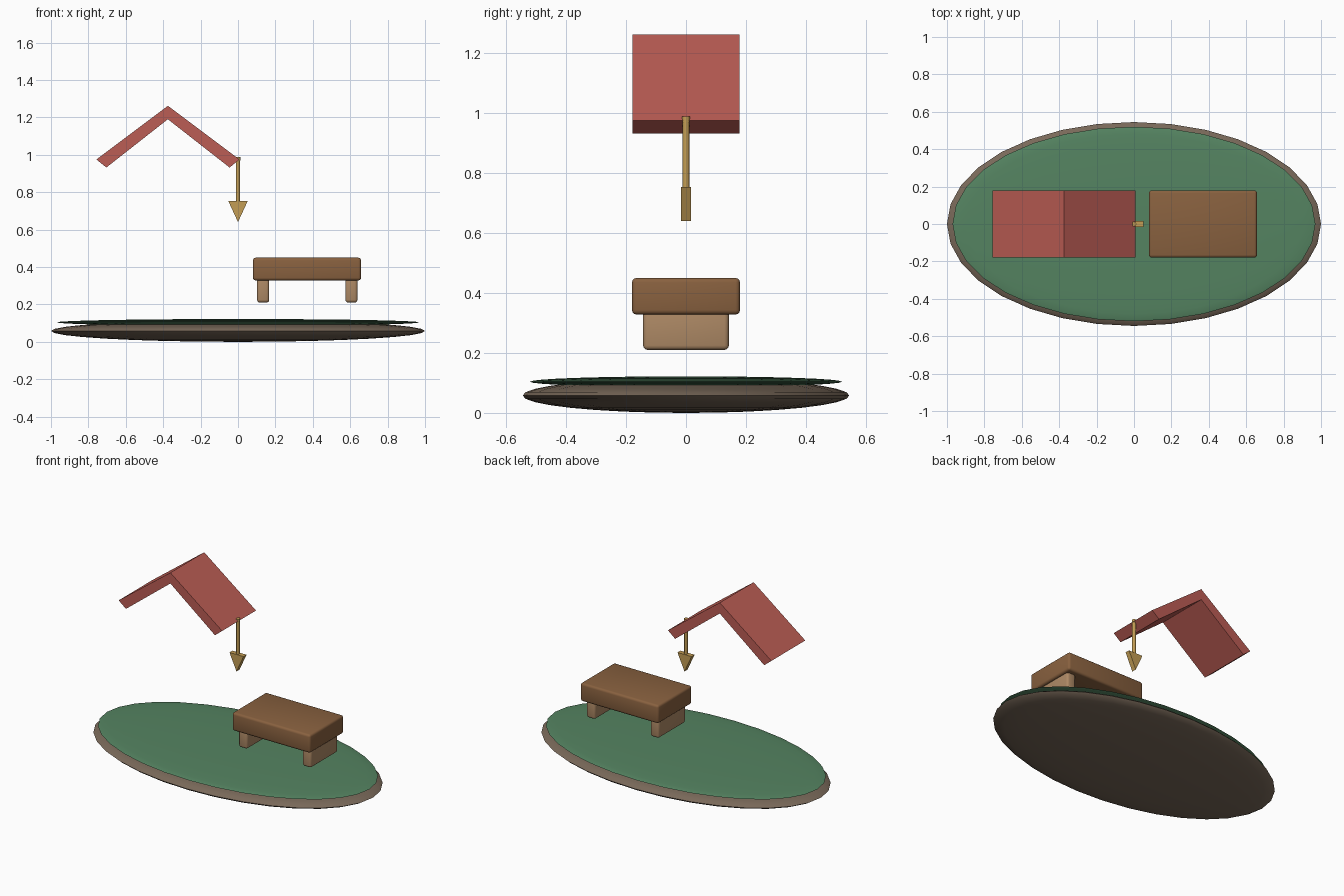
import bpy, bmesh
from mathutils import Matrix

if "Cube" in bpy.data.objects:
    bpy.data.objects.remove(bpy.data.objects["Cube"])


def material(name, rgb):
    m = bpy.data.materials.new(name)
    m.diffuse_color = (*rgb, 1)
    m.use_nodes = True
    m.node_tree.nodes["Principled BSDF"].inputs["Base Color"].default_value = m.diffuse_color
    return m


SOIL = material("soil", (0.19, 0.14, 0.10))
GRASS = material("grass", (0.09, 0.23, 0.12))
WOOD = material("wood", (0.25, 0.12, 0.05))
PALE = material("pale_wood", (0.42, 0.25, 0.13))
ROOF = material("roof_red", (0.50, 0.11, 0.09))
GOLD = material("gold", (0.55, 0.34, 0.09))


def finish(name, bm, mat, angle=None):
    bmesh.ops.recalc_face_normals(bm, faces=bm.faces)
    me = bpy.data.meshes.new(name)
    bm.to_mesh(me)
    bm.free()
    ob = bpy.data.objects.new(name, me)
    bpy.context.collection.objects.link(ob)
    me.materials.append(mat)
    if angle:
        bpy.ops.object.select_all(action='DESELECT')
        ob.select_set(True)
        bpy.context.view_layer.objects.active = ob
        bpy.ops.object.shade_smooth_by_angle(angle=angle)
    return ob


def flat_ellipsoid(name, radii, z, mat):
    bm = bmesh.new()
    bmesh.ops.create_uvsphere(
        bm, u_segments=32, v_segments=16, radius=1,
        matrix=Matrix.Translation((0, 0, z)) @ Matrix.Diagonal((*radii, 1)))
    finish(name, bm, mat, 0.6)


def soft_box(name, lo, hi, mat, bevel=0.015):
    bm = bmesh.new()
    bmesh.ops.create_cube(bm, size=1)
    for v in bm.verts:
        v.co = [lo[i] if v.co[i] < 0 else hi[i] for i in range(3)]
    bmesh.ops.bevel(bm, geom=bm.edges[:], offset=bevel, segments=3,
                    profile=0.5, affect='EDGES')
    finish(name, bm, mat, 0.6)


def prism(name, profile, half_depth, mat):
    bm = bmesh.new()
    face = bm.faces.new([bm.verts.new((x, -half_depth, z)) for x, z in profile])
    out = bmesh.ops.extrude_face_region(bm, geom=[face])
    for v in out["geom"]:
        if isinstance(v, bmesh.types.BMVert):
            v.co.y = half_depth
    finish(name, bm, mat)


def rod(name, radius, z0, z1, mat):
    bm = bmesh.new()
    bmesh.ops.create_cone(bm, cap_ends=True, segments=12, radius1=radius,
                          radius2=radius, depth=z1 - z0,
                          matrix=Matrix.Translation((0, 0, (z0 + z1) / 2)))
    finish(name, bm, mat, 0.6)


# Ground island: soil lens with a thin grass lens on top
flat_ellipsoid("soil_base", (1.0, 0.545, 0.058), 0.058, SOIL)
flat_ellipsoid("grass_top", (0.97, 0.52, 0.018), 0.104, GRASS)

# Bench
soft_box("bench_seat", (0.08, -0.18, 0.328), (0.658, 0.18, 0.45), WOOD)
for side, x in (("left", 0.102), ("right", 0.574)):
    soft_box(side + "_bench_leg", (x, -0.143, 0.21), (x + 0.065, 0.143, 0.35), PALE)

# Floating gable roof
prism("gable_roof", [(-0.757, 0.975), (-0.704, 0.932), (-0.375, 1.19),
                     (-0.045, 0.932), (0.008, 0.975), (-0.375, 1.262)], 0.179, ROOF)

# Hanging arrow below the eave
rod("arrow_shaft", 0.011, 0.74, 0.985, GOLD)
rod("arrow_cap", 0.013, 0.97, 0.988, GOLD)
prism("arrow_head", [(-0.052, 0.753), (0.052, 0.753), (0, 0.64)], 0.016, GOLD)
